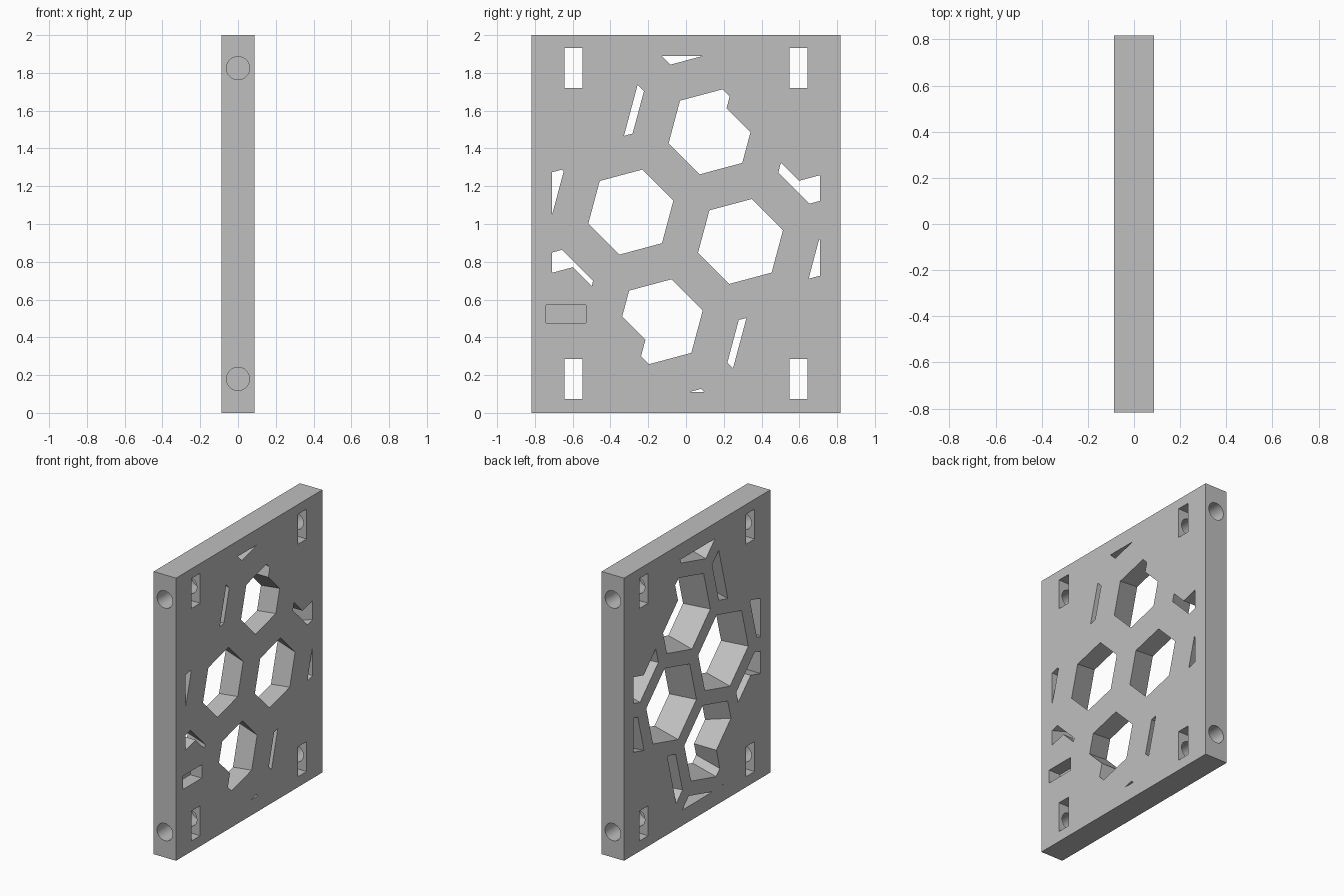
import bpy
import bmesh
from math import sin, cos, radians, pi
from mathutils import Matrix

cube = bpy.data.objects.get("Cube")
if cube:
    bpy.data.objects.remove(cube, do_unlink=True)

HALF_T, HALF_W, HEIGHT = 0.0875, 0.8175, 2.0
OVER = 0.02  # how far cutters stick out of the faces


def make_object(name, bm):
    bmesh.ops.recalc_face_normals(bm, faces=bm.faces)
    mesh = bpy.data.meshes.new(name)
    bm.to_mesh(mesh)
    bm.free()
    obj = bpy.data.objects.new(name, mesh)
    bpy.context.scene.collection.objects.link(obj)
    return obj


def add_box(bm, x0, x1, y0, y1, z0, z1):
    mat = Matrix.Translation(((x0 + x1) / 2, (y0 + y1) / 2, (z0 + z1) / 2))
    mat = mat @ Matrix.Diagonal((x1 - x0, y1 - y0, z1 - z0, 1))
    bmesh.ops.create_cube(bm, size=1, matrix=mat)


def add_hexagon(bm, y, z, x0, r0, x1, r1):
    """Hexagonal frustum along x."""
    angles = [radians(15 + 60 * k) for k in range(6)]
    rings = [[bm.verts.new((x, y + r * cos(a), z + r * sin(a))) for a in angles]
             for x, r in ((x0, r0), (x1, r1))]
    for ring in rings:
        bm.faces.new(ring)
    for k in range(6):
        n = (k + 1) % 6
        bm.faces.new((rings[0][k], rings[0][n], rings[1][n], rings[1][k]))


def combine(target, tool, operation):
    mod = target.modifiers.new("cut", 'BOOLEAN')
    mod.operation = operation
    mod.solver = 'EXACT'
    mod.object = tool
    tool.hide_render = True
    bpy.context.view_layer.update()
    bpy.context.view_layer.objects.active = target
    bpy.ops.object.modifier_apply(modifier=mod.name)
    bpy.data.objects.remove(tool, do_unlink=True)


# Plate
bm = bmesh.new()
add_box(bm, -HALF_T, HALF_T, -HALF_W, HALF_W, 0, HEIGHT)
plate = make_object("honeycomb_plate", bm)

# Tilted honeycomb of tapered openings, wider on the -x face
bm = bmesh.new()
pitch = 0.601
first = (0.133, 1.488)
a, b = radians(-15), radians(-75)
slope = (0.29 - 0.233) / (2 * HALF_T)
for i in range(-3, 4):
    for j in range(-3, 5):
        y = first[0] + pitch * (i * cos(a) + j * cos(b))
        z = first[1] + pitch * (i * sin(a) + j * sin(b))
        if abs(y) < 1.05 and -0.3 < z < 2.3:
            add_hexagon(bm, y, z, -HALF_T - OVER, 0.29 + slope * OVER,
                        HALF_T + OVER, 0.233 - slope * OVER)
openings = make_object("openings_cutter", bm)

# Keep the openings inside the solid rim
bm = bmesh.new()
add_box(bm, -0.3, 0.3, -0.71, 0.71, 0.11, 1.89)
combine(openings, make_object("rim_limit", bm), 'INTERSECT')

# Keep the four corners solid
for sy in (-1, 1):
    for sz in (-1, 1):
        bm = bmesh.new()
        add_hexagon(bm, sy * 0.738, 1 + sz * 0.752, -0.35, 0.542, 0.35, 0.542)
        combine(openings, make_object("corner_limit", bm), 'DIFFERENCE')
combine(plate, openings, 'DIFFERENCE')

# Nut slots through the plate, and bolt holes from both narrow sides
for side in (-1, 1):
    for z in (0.18, 1.825):
        bm = bmesh.new()
        add_box(bm, -0.2, 0.2, side * 0.595 - 0.048, side * 0.595 + 0.048,
                z - 0.106, z + 0.106)
        combine(plate, make_object("slot_cutter", bm), 'DIFFERENCE')

        bm = bmesh.new()
        inner, outer = 0.43, HALF_W + OVER
        mat = Matrix.Translation((0, side * (inner + outer) / 2, z))
        mat = mat @ Matrix.Rotation(pi / 2, 4, 'X')
        bmesh.ops.create_cone(bm, cap_ends=True, segments=48, radius1=0.061,
                              radius2=0.061, depth=outer - inner, matrix=mat)
        combine(plate, make_object("bolt_cutter", bm), 'DIFFERENCE')

# Shallow rectangular pocket on the +x face
bm = bmesh.new()
add_box(bm, HALF_T - 0.09, HALF_T + OVER, -0.74, -0.53, 0.475, 0.57)
combine(plate, make_object("pocket_cutter", bm), 'DIFFERENCE')

# Colour
grey = bpy.data.materials.new("plain_grey")
grey.use_nodes = True
colour = (0.52, 0.52, 0.52, 1)
grey.diffuse_color = colour
grey.node_tree.nodes["Principled BSDF"].inputs["Base Color"].default_value = colour
plate.data.materials.clear()
plate.data.materials.append(grey)

# Smooth bolt holes, sharp edges elsewhere
bpy.ops.object.select_all(action='DESELECT')
plate.select_set(True)
bpy.context.view_layer.objects.active = plate
bpy.ops.object.shade_smooth_by_angle(angle=radians(20))
